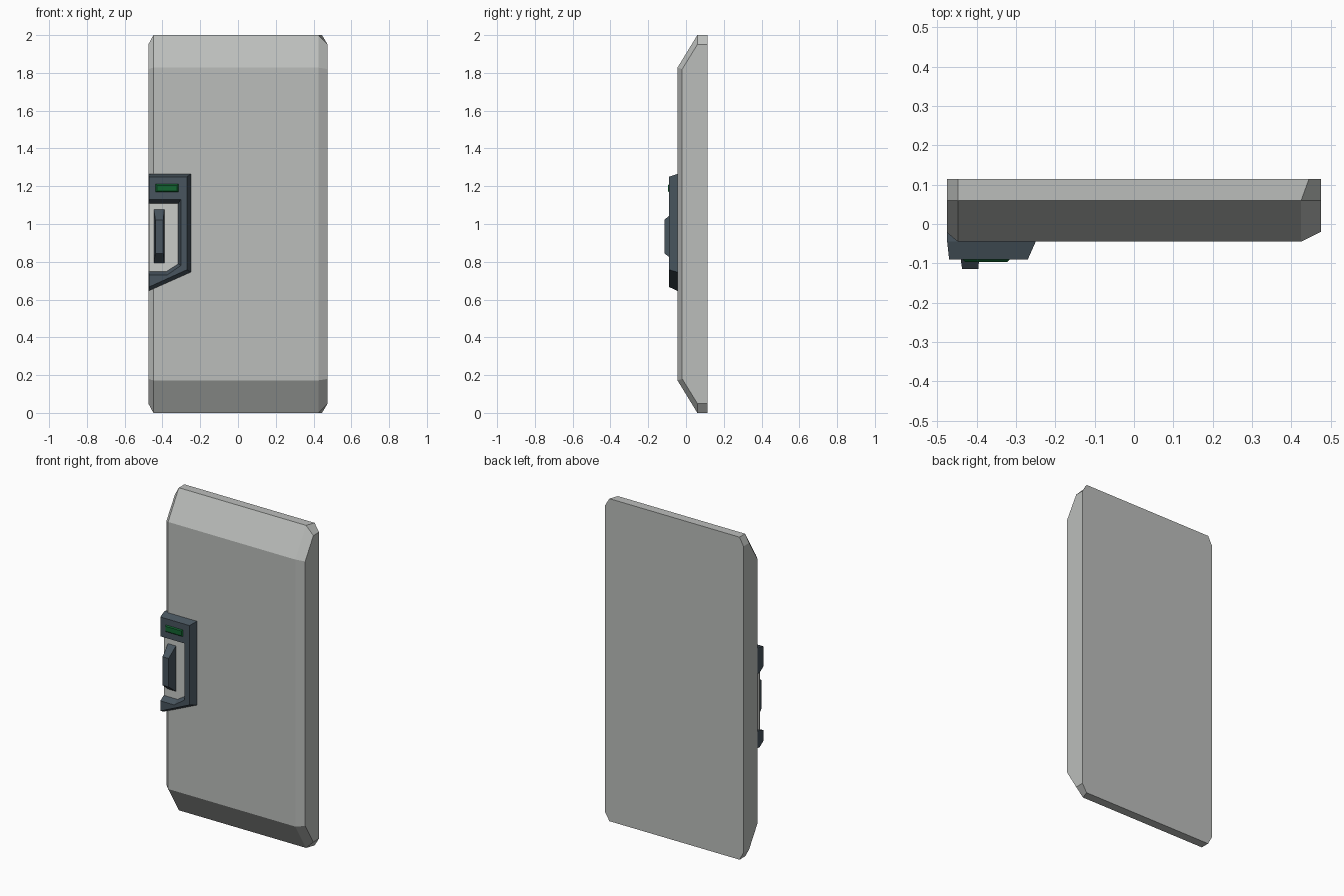
import bpy, bmesh

if "Cube" in bpy.data.objects:
    bpy.data.objects.remove(bpy.data.objects["Cube"])


def material(name, rgb):
    m = bpy.data.materials.new(name)
    m.diffuse_color = (*rgb, 1)
    m.use_nodes = True
    m.node_tree.nodes["Principled BSDF"].inputs["Base Color"].default_value = m.diffuse_color
    return m


GREY = material("door grey", (0.50, 0.515, 0.50))
PALE = material("pale grey", (0.58, 0.595, 0.575))
SLATE = material("dark slate", (0.065, 0.09, 0.112))
GREEN = material("indicator green", (0.006, 0.13, 0.03))


def loft(name, rings, mat):
    """Skin equal-length closed rings of points and cap both ends."""
    bm = bmesh.new()
    vs = [[bm.verts.new(p) for p in r] for r in rings]
    n = len(rings[0])
    for a, b in zip(vs, vs[1:]):
        for i in range(n):
            j = (i + 1) % n
            bm.faces.new((a[i], a[j], b[j], b[i]))
    bm.faces.new(vs[0][::-1])
    bm.faces.new(vs[-1])
    bmesh.ops.recalc_face_normals(bm, faces=bm.faces)
    me = bpy.data.meshes.new(name)
    bm.to_mesh(me)
    bm.free()
    me.materials.append(mat)
    ob = bpy.data.objects.new(name, me)
    bpy.context.collection.objects.link(ob)
    return ob


def at_y(outline, y):
    return [(x, y, z) for x, z in outline]


def rect(x0, x1, z0, z1):
    return [(x0, z0), (x1, z0), (x1, z1), (x0, z1)]


# Door slab: side profile (mirrored top to bottom) lofted across the width
def door_ring(x, yf, zf, zt, xb=None):
    xb = x if xb is None else xb
    top = [(x, yf, zf), (x, 0.06, zt), (xb, 0.115, zt)]
    return top + [(px, py, 2 - pz) for px, py, pz in reversed(top)]


loft("door_slab", [
    door_ring(-0.475, -0.022, 1.82, 1.95),
    door_ring(-0.448, -0.045, 1.828, 2.0),
    door_ring(0.425, -0.045, 1.828, 2.0, 0.445),
    door_ring(0.475, -0.02, 1.82, 1.95),
], GREY)

# C-shaped lock housing with sloping walls
base = [(-0.475, 1.265), (-0.25, 1.265), (-0.25, 0.745), (-0.475, 0.645),
        (-0.475, 0.75), (-0.38, 0.75), (-0.318, 0.79), (-0.318, 1.107), (-0.475, 1.107)]
front = [(-0.47, 1.25), (-0.27, 1.25), (-0.27, 0.758), (-0.47, 0.667),
         (-0.47, 0.73), (-0.375, 0.73), (-0.303, 0.78), (-0.303, 1.13), (-0.47, 1.13)]
loft("lock_housing", [at_y(base, -0.02), at_y(base, -0.045), at_y(front, -0.09)], SLATE)

# Pale plate inside the housing
plate = [(-0.472, 1.11), (-0.315, 1.11), (-0.315, 0.785), (-0.38, 0.745), (-0.472, 0.745)]
loft("lock_plate", [at_y(plate, -0.043), at_y(plate, -0.05)], PALE)

# Handle grip, tapered towards the front
loft("handle_grip", [
    at_y(rect(-0.446, -0.39, 0.793, 1.078), -0.048),
    at_y(rect(-0.437, -0.396, 0.845, 1.022), -0.115),
], SLATE)

# Indicator light
loft("indicator_light", [
    at_y(rect(-0.437, -0.315, 1.168, 1.212), -0.089),
    at_y(rect(-0.43, -0.322, 1.175, 1.205), -0.096),
], GREEN)
